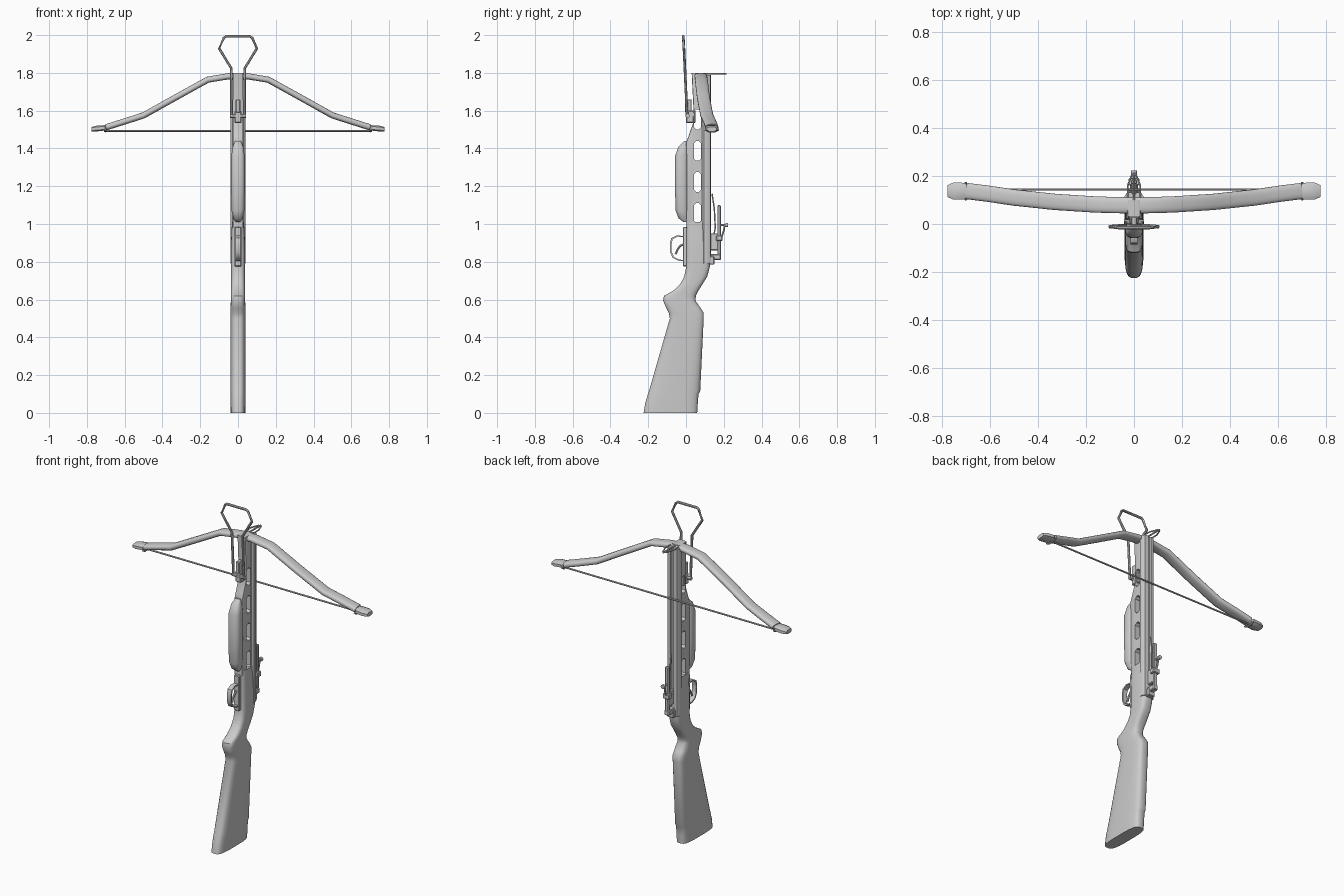
import bpy, bmesh
from math import cos, sin, pi, copysign
from mathutils import Vector as V

if "Cube" in bpy.data.objects:
    bpy.data.objects.remove(bpy.data.objects["Cube"])

X, Y, Z = V((1, 0, 0)), V((0, 1, 0)), V((0, 0, 1))


def finish(name, bm, angle=40):
    bmesh.ops.recalc_face_normals(bm, faces=bm.faces)
    me = bpy.data.meshes.new(name)
    bm.to_mesh(me)
    bm.free()
    ob = bpy.data.objects.new(name, me)
    bpy.context.collection.objects.link(ob)
    bpy.ops.object.select_all(action='DESELECT')
    ob.select_set(True)
    bpy.context.view_layer.objects.active = ob
    if angle:
        bpy.ops.object.shade_smooth_by_angle(angle=angle * pi / 180)
    return ob


def ring(c, u, v, a, b, n=24, e=3.0):
    """Superellipse ring around c."""
    pts = []
    for i in range(n):
        t = 2 * pi * (i + 0.5) / n
        cu, sv = cos(t), sin(t)
        pts.append(V(c) + u * a * copysign(abs(cu) ** (2 / e), cu)
                   + v * b * copysign(abs(sv) ** (2 / e), sv))
    return pts


def loft(name, rings, closed=False):
    bm = bmesh.new()
    vs = [[bm.verts.new(p) for p in r] for r in rings]
    n = len(vs[0])
    pairs = list(zip(vs, vs[1:])) + ([(vs[-1], vs[0])] if closed else [])
    for r, s in pairs:
        for i in range(n):
            bm.faces.new((r[i], r[(i + 1) % n], s[(i + 1) % n], s[i]))
    if not closed:
        bm.faces.new(vs[0])
        bm.faces.new(vs[-1])
    return finish(name, bm)


def zloft(name, secs, e=3.5, n=24):
    """Loft of horizontal sections (z, y_min, y_max, half_width)."""
    return loft(name, [ring((0, (a + b) / 2, z), X, Y, w, (b - a) / 2, n, e)
                       for z, a, b, w in secs])


def tube(name, pts, r, closed=False, n=8):
    pts = [V(p) for p in pts]
    rings, m = [], len(pts)
    for i, p in enumerate(pts):
        a = pts[(i - 1) % m] if closed or i else p
        b = pts[(i + 1) % m] if closed or i < m - 1 else p
        t = (b - a).normalized()
        u = t.cross(X if abs(t.x) < 0.3 and closed is False else Y)
        u = (u if u.length > 0.2 else t.cross(X)).normalized()
        if rings and u.dot(last) < 0:
            u = -u
        last = u
        rings.append(ring(p, u, t.cross(u), r, r, n, 2))
    return loft(name, rings, closed)


def box(name, lo, hi, bevel=0.004):
    bm = bmesh.new()
    bmesh.ops.create_cube(bm, size=1)
    for v in bm.verts:
        v.co = V([lo[k] + (v.co[k] + 0.5) * (hi[k] - lo[k]) for k in range(3)])
    bmesh.ops.bevel(bm, geom=bm.edges[:], offset=bevel, segments=1, affect='EDGES')
    return finish(name, bm, 30)


def prism(bm, yz, w):
    """Extrude a side profile (y, z) symmetrically along x."""
    f = bm.faces.new([bm.verts.new((-w, y, z)) for y, z in yz])
    g = bmesh.ops.extrude_face_region(bm, geom=[f])['geom']
    bmesh.ops.translate(bm, verts=[v for v in g if isinstance(v, bmesh.types.BMVert)],
                        vec=(2 * w, 0, 0))


def profile(name, yz, w, bevel=0.006):
    bm = bmesh.new()
    prism(bm, yz, w)
    if bevel:
        bmesh.ops.bevel(bm, geom=[e for e in bm.edges if abs(e.verts[0].co.x - e.verts[1].co.x) < 1e-5],
                        offset=bevel, segments=2, affect='EDGES', profile=0.5)
    return finish(name, bm, 35)


def cut(ob, holes):
    """Punch side-to-side chamfered slots (y0, y1, z0, z1)."""
    bm = bmesh.new()
    for a, b, c, d in holes:
        k = 0.012
        prism(bm, [(a + k, c), (b - k, c), (b, c + k), (b, d - k),
                   (b - k, d), (a + k, d), (a, d - k), (a, c + k)], 0.2)
    cutter = finish('cutter', bm, 0)
    cutter.hide_render = True
    m = ob.modifiers.new('slots', 'BOOLEAN')
    m.operation, m.object, m.solver = 'DIFFERENCE', cutter, 'EXACT'
    bpy.context.view_layer.objects.active = ob
    bpy.ops.object.modifier_apply(modifier=m.name)
    bpy.data.objects.remove(cutter)


# Butt, wrist and receiver
zloft('stock', [
    (0, -.225, .06, .039), (.05, -.217, .063, .04), (.1, -.202, .067, .04),
    (.115, -.197, .076, .04), (.5, -.086, .094, .04), (.53, -.092, .094, .04),
    (.555, -.105, .078, .04), (.595, -.122, .05, .038), (.62, -.117, .053, .037),
    (.645, -.07, .065, .037), (.68, -.032, .087, .037), (.72, -.01, .112, .037),
    (.77, 0, .126, .038), (.86, 0, .128, .038), (.93, 0, .125, .036), (1.01, .002, .12, .032)])

# Slotted fore frame and rail
frame = profile('fore_frame', [(.002, .98), (.1, .98), (.1, 1.8), (.03, 1.8), (.04, 1.6),
                               (.036, 1.53), (.015, 1.47), (0, 1.43)], .027)
cut(frame, [(.042, .08, z, z + .105) for z in (1.005, 1.17, 1.335, 1.5)])
loft('bolt_rail', [[V((s * x, y, z)) for s, x, y in (
    (-1, .03, .085), (-1, .039, .095), (-1, .039, .115), (-1, .03, .13), (-1, .009, .132),
    (-1, .006, .124), (1, .006, .124), (1, .009, .132), (1, .03, .13), (1, .039, .115),
    (1, .039, .095), (1, .03, .085))] for z in (.79, 1.79)])

# Fore grip
zloft('fore_grip', [(1.01, -.012, .01, .012), (1.03, -.04, .012, .024), (1.07, -.055, .012, .034),
                    (1.2, -.059, .012, .037), (1.36, -.058, .012, .036), (1.41, -.04, .012, .028),
                    (1.44, -.008, .012, .016)], 2.6)

# Head block holding the bow
head = zloft('head', [(1.58, .04, .12, .041), (1.66, .03, .121, .043), (1.76, .02, .121, .044),
                      (1.825, .012, .119, .041), (1.845, .03, .095, .025),
                      (1.867, .053, .064, .006)], 6)
cut(head, [(.035, .058, 1.802, 1.83), (.068, .1, 1.802, 1.83)])

# Bow limbs
half = [(.05, .078, 1.782), (.16, .081, 1.764), (.33, .092, 1.67), (.5, .11, 1.575),
        (.6, .125, 1.543), (.695, .137, 1.513)]
path = [V((-x, y, z)) for x, y, z in reversed(half)] + [V(p) for p in half]
rings = []
for i, p in enumerate(path):
    t = (path[min(i + 1, len(path) - 1)] - path[max(i - 1, 0)]).normalized()
    u = t.cross(Y).normalized()
    rings.append(ring(p, u, u.cross(t).normalized(), .0165, .034, 16, 2.8))
loft('bow', rings)

# Limb tips, string and string loops
for s, side in ((-1, 'left'), (1, 'right')):
    loft('tip_' + side, [ring((s * x, .137, z), Y, Z, a, b, 8, 3) for x, z, a, b in (
        (.69, 1.511, .02, .012), (.705, 1.509, .036, .015), (.75, 1.505, .038, .016),
        (.776, 1.502, .026, .012))])
    tube('string_loop_' + side, [(s * .7, .1, 1.5), (s * .7, .12, 1.49), (s * .7, .155, 1.49),
                                 (s * .7, .173, 1.5)], .005)
tube('string', [(-.71, .143, 1.493), (.71, .143, 1.493)], .005)

# Foot stirrup with bracket
stir = [(.034, .006, 1.57), (.036, -.006, 1.825), (.1, -.011, 1.93), (.075, -.014, 1.985), (.065, -.015, 1.993)]
tube('stirrup', stir + [(-x, y, z) for x, y, z in reversed(stir)], .0075)
tube('stirrup_axle', [(-.042, .008, 1.572), (.042, .008, 1.572)], .011)
box('stirrup_bracket', (-.018, 0, 1.535), (.018, .05, 1.6))
box('stirrup_clip', (-.012, -.006, 1.59), (.012, .03, 1.66))

# Front bead sight with wire hood
tube('front_sight_post', [(0, .1, 1.795), (0, .215, 1.795)], .005)
tube('front_sight_hood', [(-.026, .11, 1.795), (-.026, .16, 1.795), (-.008, .207, 1.795),
                          (.008, .207, 1.795), (.026, .16, 1.795), (.026, .11, 1.795)], .004)

# Trigger group
box('trigger_plate', (-.018, -.016, .775), (.018, .01, .985))
guard = [(-.004, .935), (-.05, .94), (-.078, .925), (-.086, .895), (-.084, .85), (-.07, .82), (-.04, .805), (-.004, .802)]
loft('trigger_guard', [[V((x, y * k, .87 + (z - .87) * k)) for x, k in ((-.014, 1), (.014, 1), (.014, .9), (-.014, .9))]
                       for y, z in guard])
tube('trigger', [(0, -.005, .895), (0, -.03, .885), (0, -.045, .865), (0, -.055, .84)], .006)

# Rear sight and bolt clip
box('sight_base', (-.022, .12, .785), (.022, .15, .83))
box('sight_hinge', (-.016, .125, .81), (.016, .185, .84))
box('sight_leaf', (-.012, .166, .82), (.012, .184, 1.1))
box('sight_slider', (-.022, .16, .91), (.022, .192, .94))
box('sight_support', (-.01, .125, .86), (.01, .17, .95))
tube('sight_screw', [(0, .17, .995), (0, .217, .995)], .006)
tube('sight_knob', [(0, .208, .995), (0, .222, .995)], .012, n=12)
tube('sight_arm', [(0, .188, .93), (0, .2, .965), (0, .205, .995)], .005)
tube('bolt_clip', [(0, .135, .88), (0, .155, .98), (0, .15, 1.08), (0, .138, 1.16)], .004)
